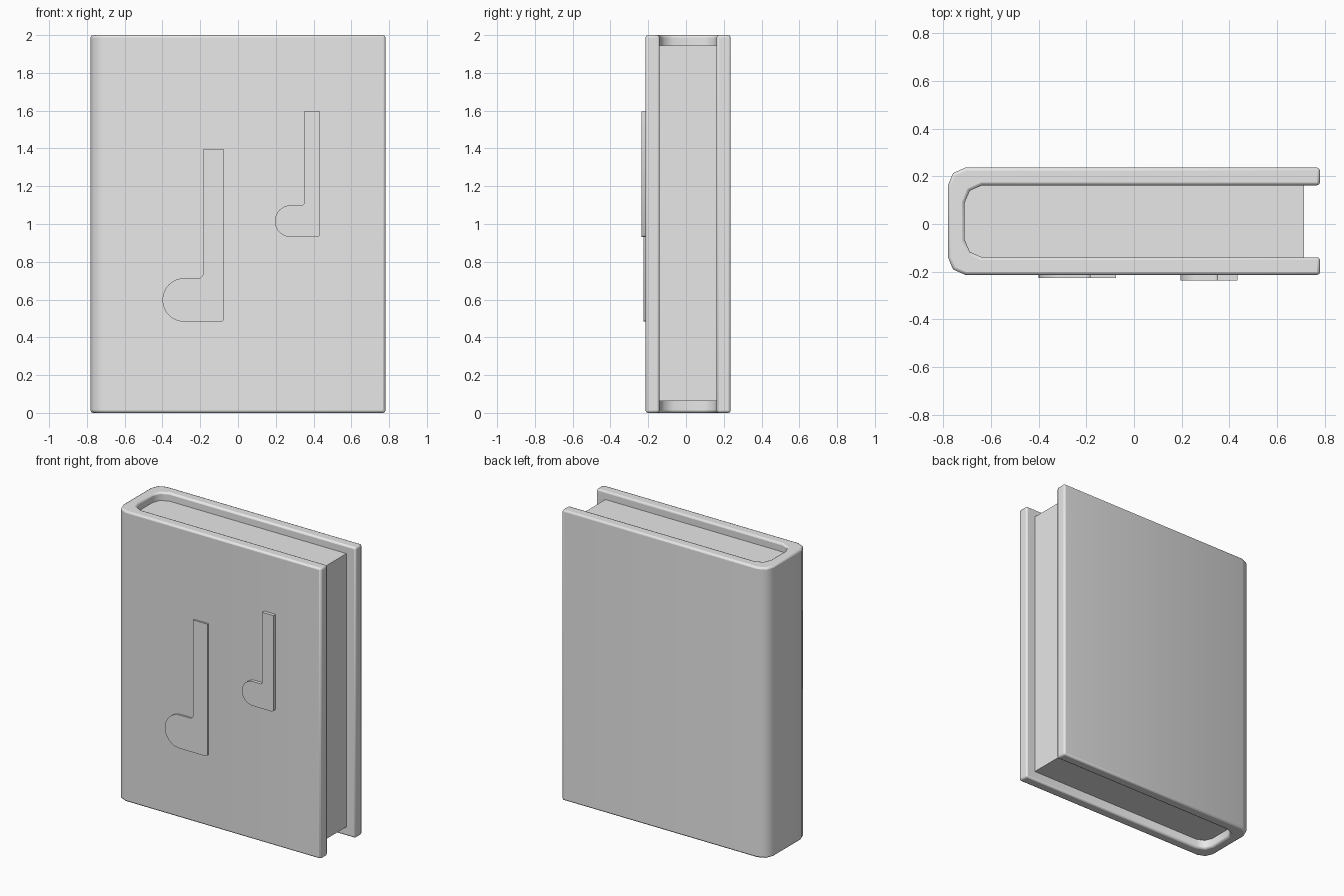
import bpy
import bmesh
from math import cos, sin, pi, radians

cube = bpy.data.objects.get("Cube")
if cube:
    bpy.data.objects.remove(cube, do_unlink=True)

grey = bpy.data.materials.new("light_grey")
grey.use_nodes = True
colour = (0.8, 0.8, 0.8, 1)
grey.diffuse_color = colour
grey.node_tree.nodes["Principled BSDF"].inputs["Base Color"].default_value = colour

MID = 0.0115     # middle of the book's thickness
FRONT = -0.2135  # front face of the cover


def prism(name, points, offset, bevel=0.0):
    """Extrude a 3D outline by an offset, with optional rounded hard edges."""
    bm = bmesh.new()
    face = bm.faces.new([bm.verts.new(p) for p in points])
    made = bmesh.ops.extrude_face_region(bm, geom=[face], use_keep_orig=True)
    bmesh.ops.translate(bm, vec=offset,
                        verts=[v for v in made["geom"] if isinstance(v, bmesh.types.BMVert)])
    bmesh.ops.recalc_face_normals(bm, faces=bm.faces)
    mesh = bpy.data.meshes.new(name)
    bm.to_mesh(mesh)
    bm.free()
    mesh.materials.append(grey)
    obj = bpy.data.objects.new(name, mesh)
    bpy.context.collection.objects.link(obj)
    if bevel:
        mod = obj.modifiers.new("rounded_edges", "BEVEL")
        mod.width = bevel
        mod.segments = 2
        mod.limit_method = "ANGLE"
        mod.angle_limit = radians(60)
    bpy.ops.object.select_all(action="DESELECT")
    obj.select_set(True)
    bpy.context.view_layer.objects.active = obj
    bpy.ops.object.shade_smooth_by_angle(angle=radians(46))
    return obj


def half_round(half, spine_x, end_x):
    """Profile of one long board and its rounded spine corner, from end to spine."""
    return [(end_x, half), (spine_x + 0.073, half),
            (spine_x + 0.021, half - 0.023), (spine_x, half - 0.073)]


def u_shape(half, spine_x, end_x):
    side = half_round(half, spine_x, end_x)
    return side + [(x, -y) for x, y in reversed(side)]


# Cover: U-shaped shell with a rounded spine
outer = u_shape(0.225, -0.78, 0.78)
inner = u_shape(0.151, -0.71, 0.78)
prism("cover", [(x, y + MID, 0) for x, y in outer + inner[::-1]], (0, 0, 2), 0.012)

# Page block, recessed at the top, bottom and opening side
prism("pages", [(x, y + MID, 0.062) for x, y in u_shape(0.151, -0.71, 0.712)], (0, 0, 1.882))


def note(name, left, right, stem, bottom, top, radius, fillet, depth):
    """Raised note: a half-round head with a straight stem on its right."""
    cx, cz = left + radius, bottom + radius
    head = cz + radius
    pts = [(right - 0.01, bottom), (right, bottom + 0.01), (right, top), (stem, top)]
    pts += [(stem - fillet + fillet * cos(a), head + fillet - fillet * sin(a))
            for a in [i * pi / 8 for i in range(5)]]
    pts += [(cx + radius * cos(a), cz + radius * sin(a))
            for a in [pi / 2 + i * pi / 16 for i in range(17)]]
    prism(name, [(x, FRONT + 0.01, z) for x, z in pts], (0, -depth - 0.01, 0))


# Raised notes on the front board
note("large_note", -0.40, -0.075, -0.185, 0.483, 1.395, 0.115, 0.025, 0.012)
note("small_note", 0.195, 0.435, 0.35, 0.931, 1.595, 0.084, 0.015, 0.023)
